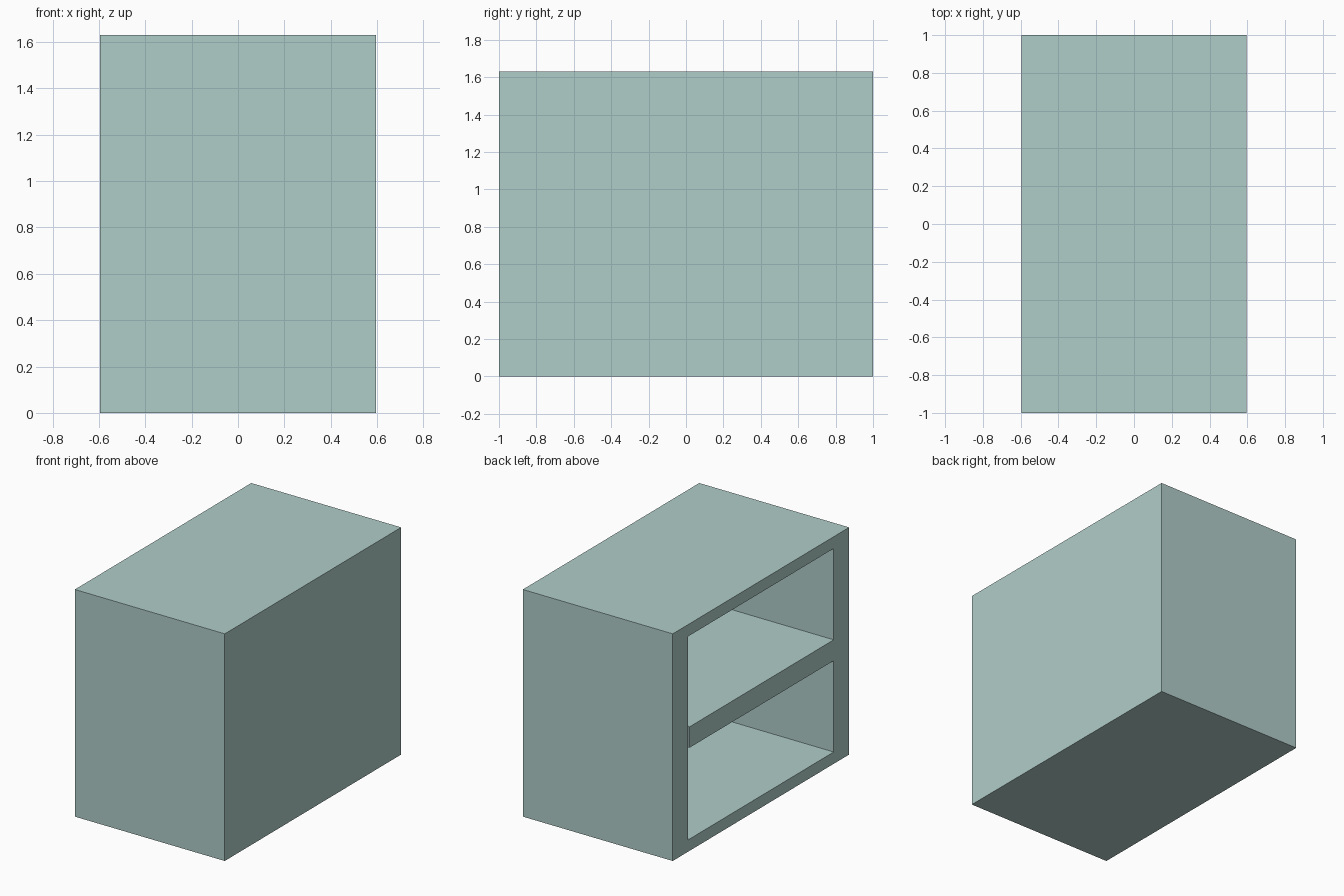
import bpy

if "Cube" in bpy.data.objects:
    bpy.data.objects.remove(bpy.data.objects["Cube"])

# Overall size and panel thicknesses
HX, HY, H = 0.595, 1.0, 1.63
SIDE, SLAB, BACK = 0.175, 0.085, 0.085

mat = bpy.data.materials.new("pale_teal")
mat.diffuse_color = (0.434, 0.610, 0.578, 1.0)
mat.use_nodes = True
mat.node_tree.nodes["Principled BSDF"].inputs["Base Color"].default_value = mat.diffuse_color


def box(name, lo, hi):
    """Axis-aligned box between two corners."""
    bpy.ops.mesh.primitive_cube_add(size=1)
    ob = bpy.context.object
    ob.name = ob.data.name = name
    for v in ob.data.vertices:
        v.co = [lo[i] if v.co[i] < 0 else hi[i] for i in range(3)]
    ob.data.materials.append(mat)
    return ob


# Cabinet body, hollowed from its open left side
body = box("cabinet_body", (-HX, -HY, 0), (HX, HY, H))
cutter = box("opening_cutter", (-HX - 0.2, -HY + SIDE, SLAB),
             (HX - BACK, HY - SIDE, H - SLAB))
cutter.hide_render = True
cutter.hide_viewport = True
cut = body.modifiers.new("opening", 'BOOLEAN')
cut.operation = 'DIFFERENCE'
cut.solver = 'EXACT'
cut.object = cutter

# Middle shelf, flush with the opening, with a slim gap at the back end
box("middle_shelf", (-HX, -HY + SIDE, 0.74),
    (HX - BACK, HY - SIDE - 0.015, 0.89))
